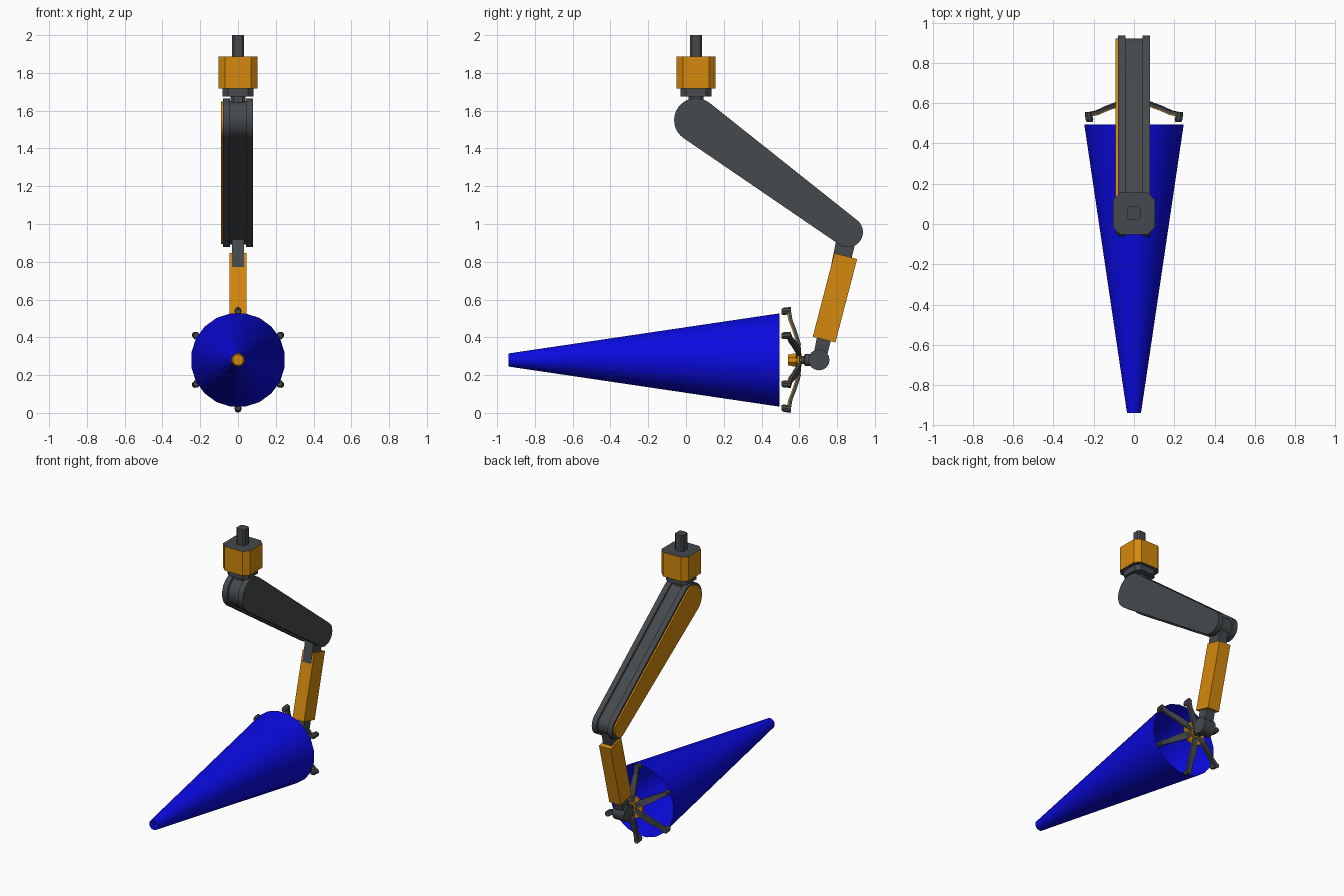
import bpy, bmesh, math
from mathutils import Matrix, Vector

if "Cube" in bpy.data.objects:
    bpy.data.objects.remove(bpy.data.objects["Cube"], do_unlink=True)


def material(name, rgb):
    m = bpy.data.materials.new(name)
    m.use_nodes = True
    m.diffuse_color = (*rgb, 1)
    m.node_tree.nodes["Principled BSDF"].inputs["Base Color"].default_value = (*rgb, 1)
    return m


GREY = material("dark grey", (0.06, 0.067, 0.073))
ORANGE = material("orange", (0.66, 0.25, 0.004))
BLUE = material("blue", (0.003, 0.003, 0.75))


def finish(bm, name, mats, smooth=False):
    bmesh.ops.recalc_face_normals(bm, faces=bm.faces)
    mesh = bpy.data.meshes.new(name)
    bm.to_mesh(mesh)
    bm.free()
    for m in mats:
        mesh.materials.append(m)
    ob = bpy.data.objects.new(name, mesh)
    bpy.context.collection.objects.link(ob)
    if smooth:
        bpy.ops.object.select_all(action="DESELECT")
        ob.select_set(True)
        bpy.context.view_layer.objects.active = ob
        bpy.ops.object.shade_smooth_by_angle(angle=math.radians(35))
    return ob


def loft(name, rings, mats, caps=True, smooth=False, cap_mat=0):
    """Skin a list of rings with equal point counts."""
    bm = bmesh.new()
    rows = [[bm.verts.new(p) for p in ring] for ring in rings]
    n = len(rows[0])
    for a, b in zip(rows, rows[1:]):
        for i in range(n):
            bm.faces.new((a[i], a[(i + 1) % n], b[(i + 1) % n], b[i]))
    if caps:
        for row in (rows[0], rows[-1]):
            bm.faces.new(row).material_index = cap_mat
    return finish(bm, name, mats, smooth)


def side_prism(name, outline, x0, x1, mat, smooth=True):
    """Extrude a (y, z) outline along x."""
    return loft(name, [[(x, y, z) for y, z in outline] for x in (x0, x1)], [mat], smooth=smooth)


def lathe_y(name, stations, mat, sides=16, z=0.28, caps=True, smooth=True):
    """Revolve (y, radius) stations around the beam axis."""
    angles = [2 * math.pi * (i + 0.5) / sides for i in range(sides)]
    rings = [[(r * math.cos(a), y, z + r * math.sin(a)) for a in angles] for y, r in stations]
    return loft(name, rings, [mat], caps, smooth)


def chamfered(half, cut, z, cy=0.053):
    c = half - cut
    pts = [(half, -c), (half, c), (c, half), (-c, half),
           (-half, c), (-half, -c), (-c, -half), (c, -half)]
    return [(x, cy + y, z) for x, y in pts]


def tapered_capsule(shrink, segments=16):
    """Outline wrapped around the shoulder and elbow circles."""
    shoulder, elbow = Vector((0.053, 1.55)), Vector((0.857, 0.957))
    r0, r1 = 0.116 - shrink, 0.08 - shrink
    d = elbow - shoulder
    heading = math.atan2(d.y, d.x)
    spread = math.acos((r0 - r1) / d.length)
    pts = []
    for centre, r, start, sweep in ((elbow, r1, heading - spread, 2 * spread),
                                    (shoulder, r0, heading + spread, 2 * math.pi - 2 * spread)):
        for i in range(segments + 1):
            a = start + sweep * i / segments
            pts.append((centre.x + r * math.cos(a), centre.y + r * math.sin(a)))
    return pts


def link_box(name, start, end, w0, w1, half_x, mat):
    """Straight bar between two (y, z) points."""
    a, b = Vector(start), Vector(end)
    d = (b - a).normalized()
    side = Vector((-d.y, d.x))
    outline = [a + side * w0 / 2, b + side * w1 / 2, b - side * w1 / 2, a - side * w0 / 2]
    return side_prism(name, outline, -half_x, half_x, mat, smooth=False)


# Mount on top
loft("mount_shaft", [chamfered(0.033, 0.012, z) for z in (1.88, 2.0)], [GREY])
loft("mount_block", [chamfered(0.104, 0.035, z) for z in (1.717, 1.888)],
     [ORANGE, GREY], cap_mat=1)
loft("mount_collar", [chamfered(0.081, 0.027, z) for z in (1.676, 1.72)], [GREY])
loft("mount_neck", [chamfered(0.04, 0.015, z) for z in (1.6, 1.68)], [GREY])

# Upper arm: two cheeks, a recessed core and a cover on the right side
side_prism("upper_arm_left_cheek", tapered_capsule(0), 0.042, 0.08, GREY)
side_prism("upper_arm_right_cheek", tapered_capsule(0), -0.08, -0.042, GREY)
side_prism("upper_arm_core", tapered_capsule(0.014), -0.045, 0.045, GREY)
side_prism("upper_arm_cover", tapered_capsule(0.016), -0.091, -0.079, ORANGE)

# Forearm
link_box("forearm_bar", (0.857, 0.957), (0.705, 0.28), 0.105, 0.07, 0.033, GREY)
link_box("forearm_sleeve", (0.846, 0.83), (0.731, 0.388), 0.124, 0.124, 0.045, ORANGE)

# Wrist
wrist = [(0.704 + 0.056 * math.cos(i * math.pi / 8), 0.281 + 0.056 * math.sin(i * math.pi / 8))
         for i in range(16)]
side_prism("wrist_joint", wrist, -0.045, 0.045, GREY)
lathe_y("wrist_stem", [(0.6, 0.022), (0.625, 0.022), (0.63, 0.034), (0.69, 0.034)], GREY, 12)

# Emitter hub
lathe_y("hub_core", [(0.54, 0.03), (0.565, 0.036), (0.612, 0.036)], ORANGE, 8, smooth=False)
lathe_y("hub_plate", [(0.588, 0.083), (0.602, 0.083)], ORANGE, 12, smooth=False)

# Six bent claws around the hub, each with an orange lining and a foot
CLAW = [(0.03, 0.598, 0.016), (0.085, 0.602, 0.024), (0.16, 0.578, 0.021),
        (0.21, 0.558, 0.017), (0.262, 0.549, 0.014)]


def claw_strip(name, turn, top, bottom, mat, scale):
    rings = []
    for r, y, w in CLAW:
        w *= scale
        rings.append([turn @ Vector(p) for p in
                      ((-w, y + top, r), (w, y + top, r), (w, y + bottom, r), (-w, y + bottom, r))])
    loft(name, rings, [mat])


for k in range(6):
    turn = Matrix.Translation((0, 0, 0.281)) @ Matrix.Rotation(k * math.pi / 3, 4, "Y")
    claw_strip(f"claw_{k + 1}", turn, 0.006, -0.01, GREY, 1)
    claw_strip(f"claw_lining_{k + 1}", turn, -0.009, -0.016, ORANGE, 0.7)
    foot = []
    for y, r, size in ((0.506, 0.254, 0.014), (0.518, 0.256, 0.02), (0.556, 0.262, 0.018)):
        foot.append([turn @ Vector((size * math.cos(i * math.pi / 4), y,
                                    r + size * math.sin(i * math.pi / 4))) for i in range(8)])
    loft(f"claw_foot_{k + 1}", foot, [GREY])

# Open beam cone
lathe_y("beam_cone", [(-0.94, 0.035), (0.495, 0.25)], BLUE, 20, caps=False)
